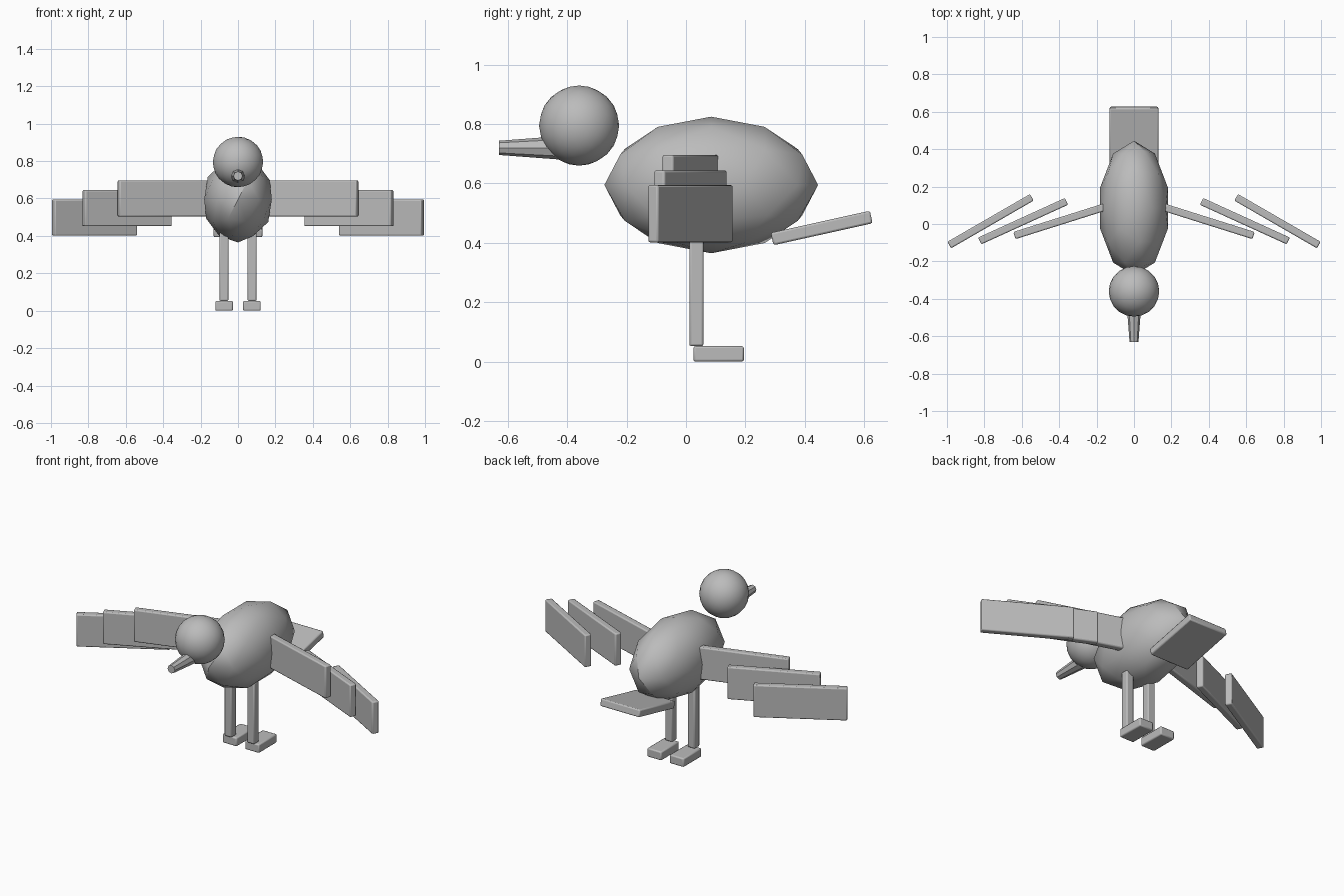
import bpy
from math import radians, pi

default_cube = bpy.data.objects.get("Cube")
if default_cube:
    bpy.data.objects.remove(default_cube, do_unlink=True)

# Single plain grey
GREY = (0.5, 0.5, 0.5, 1.0)
grey = bpy.data.materials.new("plain_grey")
grey.use_nodes = True
grey.diffuse_color = GREY
shader = next(n for n in grey.node_tree.nodes if n.type == 'BSDF_PRINCIPLED')
shader.inputs["Base Color"].default_value = GREY


def finish(name):
    """Name the active object, colour it and smooth its shallow edges."""
    obj = bpy.context.object
    obj.name = obj.data.name = name
    obj.data.materials.clear()
    obj.data.materials.append(grey)
    bpy.ops.object.transform_apply(location=False, rotation=False, scale=True)
    bpy.ops.object.shade_smooth_by_angle(angle=radians(30))
    return obj


def ball(name, location, radii, subdivisions):
    bpy.ops.mesh.primitive_ico_sphere_add(subdivisions=subdivisions, radius=1,
                                          location=location)
    bpy.context.object.scale = radii
    return finish(name)


def block(name, location, size, rotation=(0, 0, 0)):
    """Box with slightly softened edges."""
    bpy.ops.mesh.primitive_cube_add(size=1, location=location, rotation=rotation)
    bpy.context.object.scale = size
    obj = finish(name)
    bevel = obj.modifiers.new("soft_edges", 'BEVEL')
    bevel.width = 0.007
    bevel.segments = 2
    return obj


# Body and head
ball("body", (0, 0.085, 0.595), (0.19, 0.36, 0.23), 2)
ball("head", (0, -0.36, 0.795), (0.135, 0.135, 0.135), 3)

# Beak: blunt eight-sided cone pointing forward
bpy.ops.mesh.primitive_cone_add(vertices=8, radius1=0.039, radius2=0.024, depth=0.2,
                                location=(0, -0.53, 0.72), rotation=(pi / 2, 0, 0))
finish("beak")

# Tail, tipped up towards the back
block("tail", (0, 0.457, 0.45), (0.26, 0.342, 0.043), (radians(12.5), 0, 0))

# Wing panels: x centre, z centre, sweep angle
PANELS = {
    "inner": (0.396, 0.6, 17.5),
    "middle": (0.593, 0.548, 24.5),
    "outer": (0.767, 0.498, 30),
}

for side, s in (("left", 1), ("right", -1)):
    for part, (x, z, sweep) in PANELS.items():
        block(f"{side}_{part}_wing", (s * x, 0.015, z), (0.51, 0.04, 0.193),
              (0, 0, -s * radians(sweep)))
    # Legs and feet
    block(f"{side}_leg", (s * 0.075, 0.035, 0.235), (0.048, 0.048, 0.366))
    block(f"{side}_foot", (s * 0.074, 0.11, 0.026), (0.094, 0.17, 0.052))
